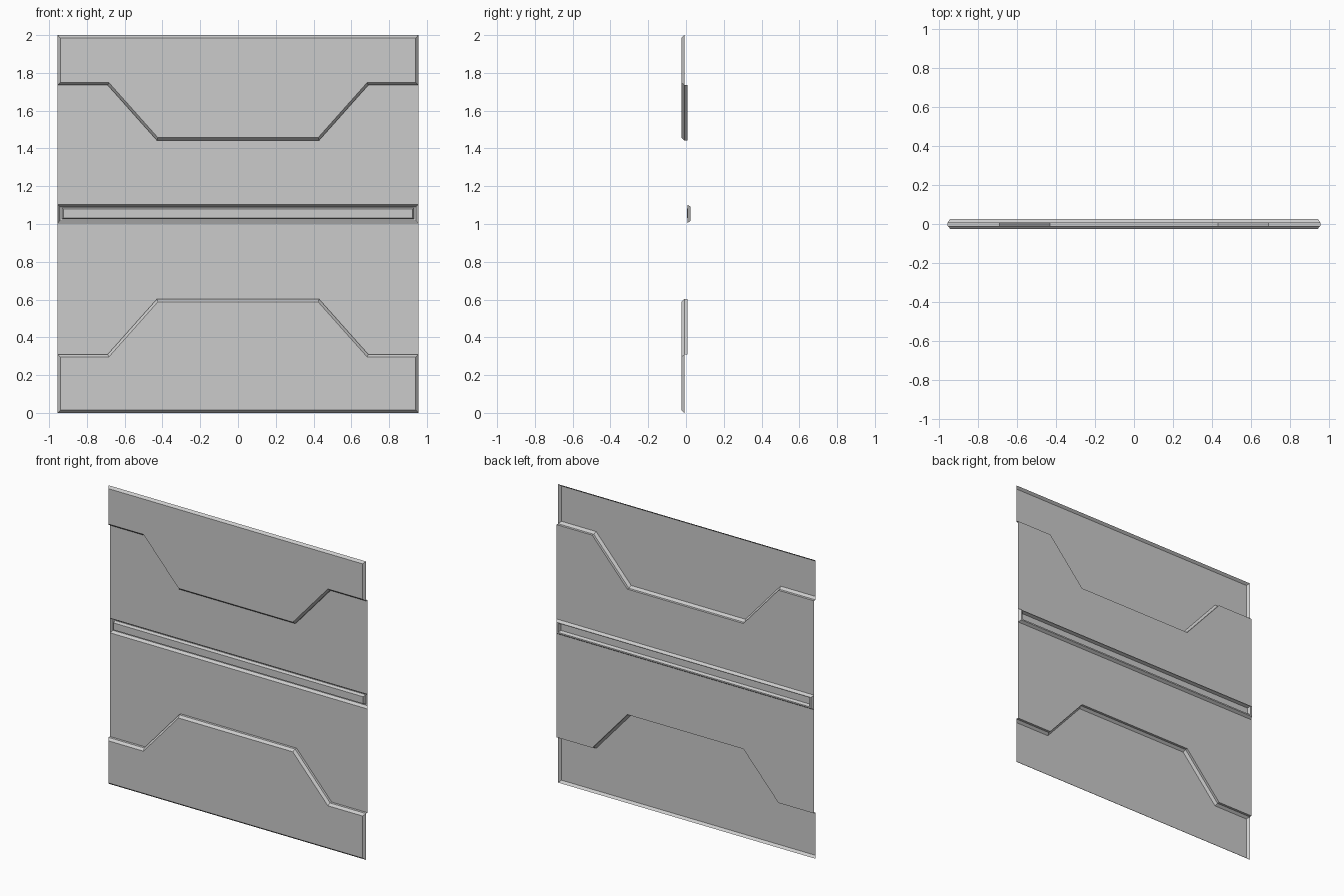
import bpy
import bmesh
from mathutils import Vector

if "Cube" in bpy.data.objects:
    bpy.data.objects.remove(bpy.data.objects["Cube"])

HALF = 0.955                      # half width of the wall
FRONT, LIP, PLATE, BACK = -0.025, -0.009, 0.007, 0.025
CHAMFER = 0.014


def inset(points, amount):
    """Mitred inward offset of a counter-clockwise (x, z) outline."""
    result = []
    for i, p in enumerate(points):
        p = Vector(p)
        a = (p - Vector(points[i - 1])).normalized()
        b = (Vector(points[(i + 1) % len(points)]) - p).normalized()
        na, nb = Vector((-a.y, a.x)), Vector((-b.y, b.x))
        result.append(tuple(p + (na + nb) * amount / (1 + na.dot(nb))))
    return result


def ring(bm, points, y):
    return [bm.verts.new((x, y, z)) for x, z in points]


def bridge(bm, r1, r2, closed=True):
    n = len(r1)
    for i in range(n if closed else n - 1):
        j = (i + 1) % n
        bm.faces.new((r1[i], r1[j], r2[j], r2[i]))


def finish(bm, name):
    mesh = bpy.data.meshes.new(name)
    bm.to_mesh(mesh)
    bm.free()
    obj = bpy.data.objects.new(name, mesh)
    bpy.context.collection.objects.link(obj)


def raised_panel(name, step, border):
    """Chamfered front sheet; the stepped edge drops back to the plate."""
    bm = bmesh.new()
    outline = step + border
    rim = ring(bm, outline, LIP)
    face = ring(bm, inset(outline, CHAMFER), FRONT)
    bridge(bm, rim, face)
    bm.faces.new(face)
    bridge(bm, ring(bm, step, PLATE), rim[:len(step)], False)
    finish(bm, name)


def plate(name, outline):
    bm = bmesh.new()
    bm.faces.new(ring(bm, outline, PLATE))
    finish(bm, name)


# Stepped outlines of the two raised panels
def step_line(outer_z, inner_z):
    left = [(-HALF, outer_z), (-0.69, outer_z), (-0.43, inner_z)]
    return left + [(-x, z) for x, z in reversed(left)]


upper_step = step_line(1.735, 1.443)
lower_step = step_line(0.31, 0.602)
groove_low, groove_high = 1.005, 1.103

# Raised upper and lower panels
raised_panel("upper_panel", upper_step, [(HALF, 2), (-HALF, 2)])
raised_panel("lower_panel", lower_step[::-1], [(-HALF, 0), (HALF, 0)])

# Flat set-back plates either side of the groove
plate("upper_plate", [(-HALF, groove_high), (HALF, groove_high)] + upper_step[::-1])
plate("lower_plate", lower_step + [(HALF, groove_low), (-HALF, groove_low)])


# Central groove with a raised bar along its floor
def rect(half, low, high):
    return [(-half, low), (half, low), (half, high), (-half, high)]


bm = bmesh.new()
outer = rect(HALF, groove_low, groove_high)
bar = rect(0.932, 1.026, 1.087)
rings = [ring(bm, outer, PLATE), ring(bm, inset(outer, 0.012), BACK),
         ring(bm, bar, BACK), ring(bm, inset(bar, 0.007), 0.004)]
for r1, r2 in zip(rings, rings[1:]):
    bridge(bm, r1, r2)
bm.faces.new(rings[-1])
finish(bm, "groove_with_bar")
